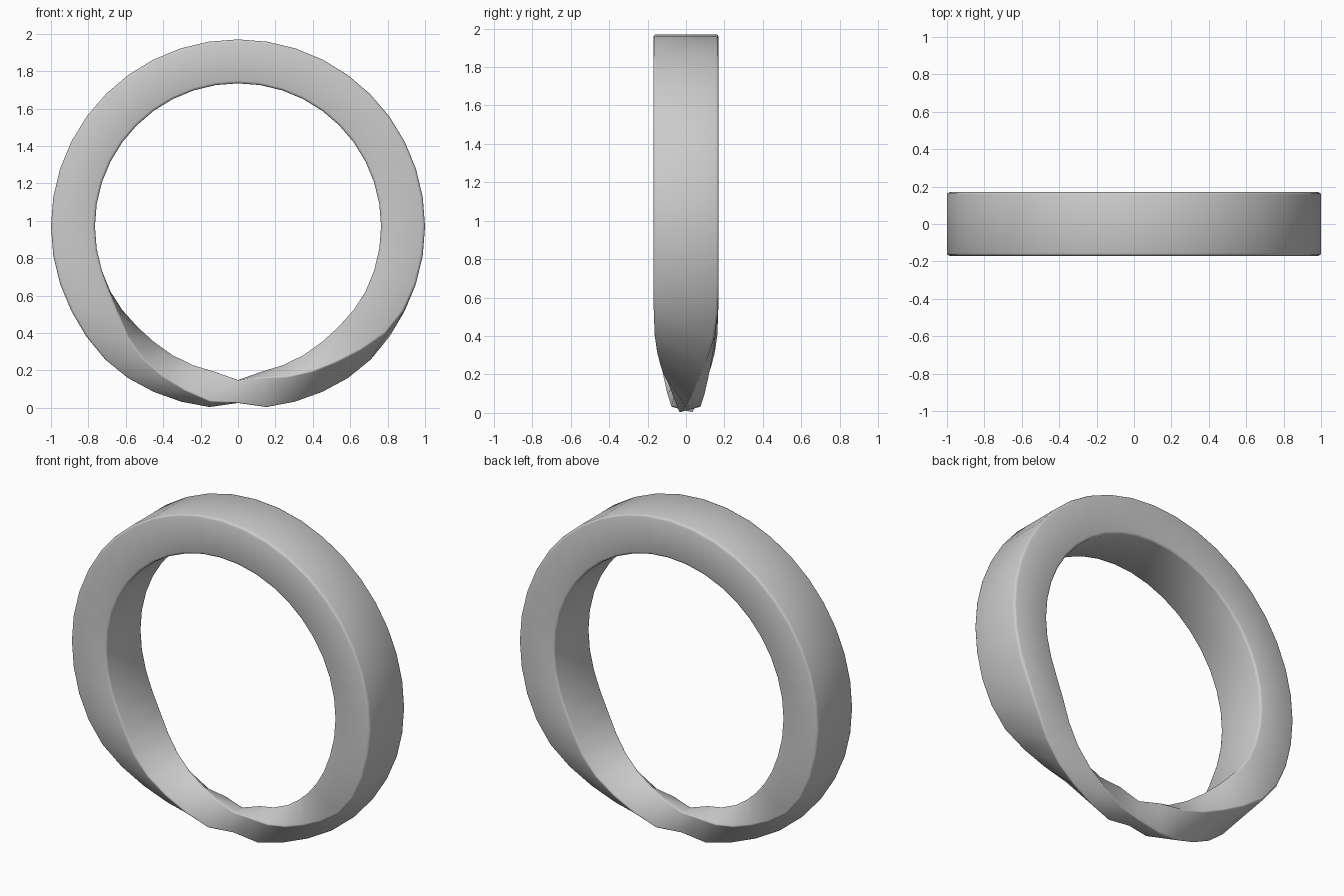
import bpy, bmesh, math

if "Cube" in bpy.data.objects:
    bpy.data.objects.remove(bpy.data.objects["Cube"])

R_MID, HALF_Y, HALF_R = 0.8825, 0.17, 0.1175   # ring centreline and band half sizes
CENTRE_Z, STEPS, BEVEL = 0.97, 40, 0.014

# Twist profile every 9 degrees away from the bottom: pinched cosine and sine
COS = [0, .13, .29, .43, .58, .75, .91, .98, 1]
SIN = [.36, .48, .42, .37, .32, .22, .08, .01, 0]

# Rounded rectangular band section, as (y, radial) offsets
section = []
for sy, sr, start in ((1, 1, 0), (-1, 1, 90), (-1, -1, 180), (1, -1, 270)):
    for k in range(3):
        a = math.radians(start + 45 * k)
        section.append((sy * (HALF_Y - BEVEL) + BEVEL * math.cos(a),
                        sr * (HALF_R - BEVEL) + BEVEL * math.sin(a)))
n = len(section)

# Sweep the section round the circle with a half turn at the bottom
bm = bmesh.new()
rings = []
for i in range(STEPS):
    k = i - STEPS // 2                      # k = 0 is the bottom, negative is left
    theta = k * 2 * math.pi / STEPS
    j = min(abs(k), len(COS) - 1)
    c = COS[j] if k < 0 else -COS[j]
    s = SIN[j]
    ring = []
    for y, r in section:
        rad = R_MID + r * c - y * s
        ring.append(bm.verts.new((rad * math.sin(theta), y * c + r * s,
                                  CENTRE_Z - rad * math.cos(theta))))
    rings.append(ring)

# Skin the sections; the top seam joins half a section out of step
for i in range(STEPS):
    a, b = rings[i], rings[(i + 1) % STEPS]
    shift = n // 2 if i == STEPS - 1 else 0
    for m in range(n):
        bm.faces.new((a[m], a[(m + 1) % n],
                      b[(m + 1 + shift) % n], b[(m + shift) % n]))
bmesh.ops.recalc_face_normals(bm, faces=bm.faces)

mesh = bpy.data.meshes.new("twisted_ring")
bm.to_mesh(mesh)
bm.free()
ring_obj = bpy.data.objects.new("twisted_ring", mesh)
bpy.context.collection.objects.link(ring_obj)
bpy.context.view_layer.objects.active = ring_obj
ring_obj.select_set(True)
bpy.ops.object.shade_smooth_by_angle(angle=math.radians(50))
